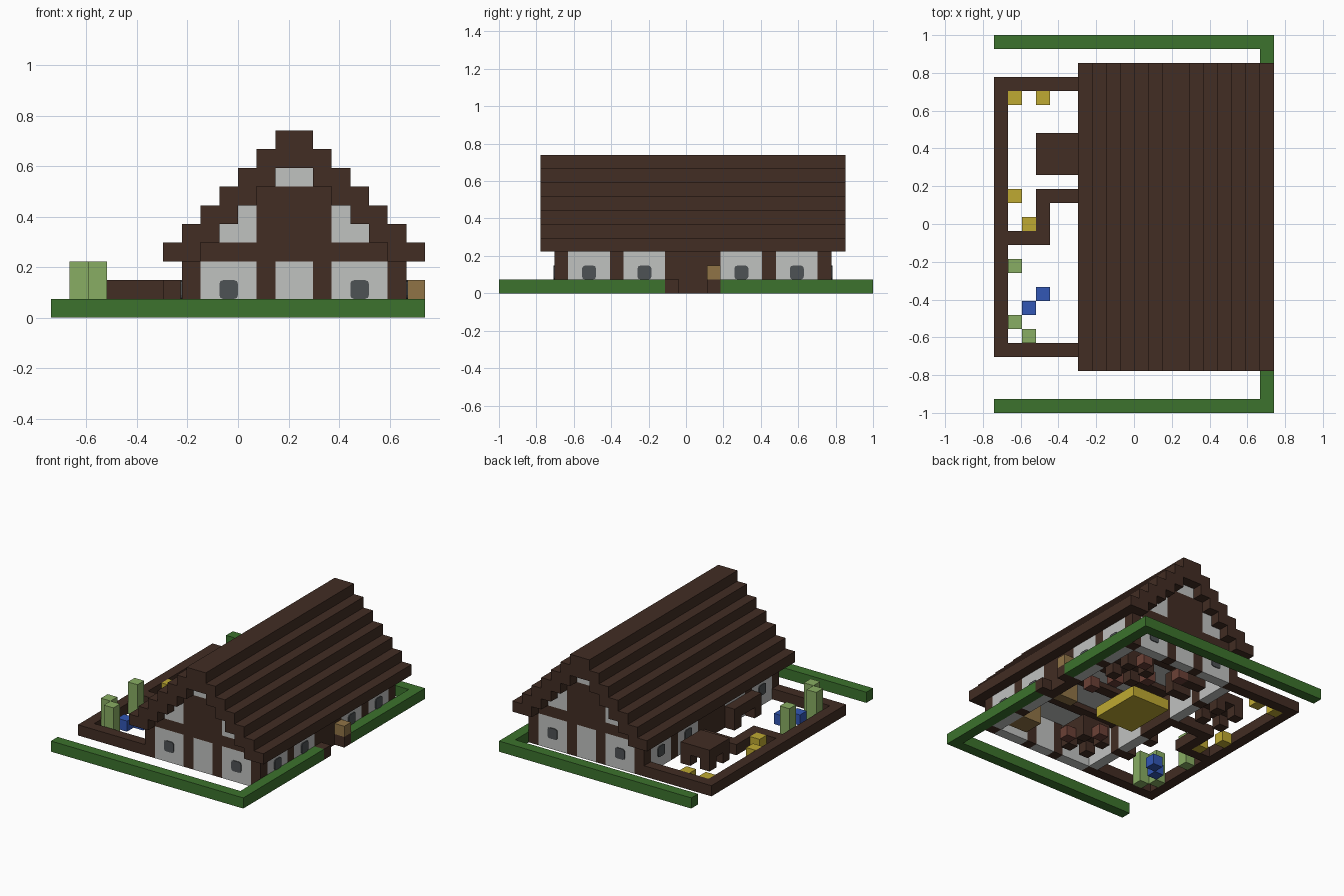
import bpy, bmesh
from mathutils import Vector

U = 2 / 27                     # one block
CENTRE = Vector((10, 13.5, 0))

cube = bpy.data.objects.get("Cube")
if cube:
    bpy.data.objects.remove(cube)


def material(name, r, g, b):
    m = bpy.data.materials.new(name)
    m.use_nodes = True
    m.diffuse_color = (r, g, b, 1)
    m.node_tree.nodes["Principled BSDF"].inputs["Base Color"].default_value = (r, g, b, 1)
    return m


timber = material("dark timber", .054, .026, .017)
plaster = material("pale plaster", .53, .54, .53)
leaf = material("hedge green", .045, .17, .026)
stem = material("light green", .25, .42, .125)
blue = material("flower blue", .032, .095, .46)
yellow = material("straw yellow", .52, .40, .032)
tan = material("light wood", .28, .175, .062)
slate = material("window grey", .076, .084, .089)
redwood = material("red wood", .15, .053, .038)


def add_box(bm, box):
    """Box given in blocks as x0, x1, y0, y1, z0, z1."""
    x0, x1, y0, y1, z0, z1 = box
    lo, hi = Vector((x0, y0, z0)), Vector((x1, y1, z1))
    verts = bmesh.ops.create_cube(bm, size=1)["verts"]
    for v in verts:
        v.co = (lo + (hi - lo) * 0.5 + v.co * (hi - lo) - CENTRE) * U
    return verts


def blocks(name, mat, boxes, round_axis=None):
    bm = bmesh.new()
    for box in boxes:
        verts = add_box(bm, box)
        if round_axis is not None:
            edges = {e for v in verts for e in v.link_edges
                     if abs((e.verts[0].co - e.verts[1].co).normalized()[round_axis]) > .9}
            bmesh.ops.bevel(bm, geom=list(edges), offset=U * .2, segments=2,
                            profile=.5, affect='EDGES')
    mesh = bpy.data.meshes.new(name)
    bm.to_mesh(mesh)
    bm.free()
    mesh.materials.append(mat)
    ob = bpy.data.objects.new(name, mesh)
    bpy.context.collection.objects.link(ob)
    return ob


def single(x, y, top=1, base=0):
    return (x, x + 1, y, y + 1, base, top)


def table(x0, x1, y0, y1):
    """Flat top, one block thick, on corner legs."""
    legs = {(x, y) for x in (x0, x1 - 1) for y in (y0, y1 - 1)}
    return [(x0, x1, y0, y1, 1, 2)] + [single(x, y) for x, y in sorted(legs)]


# Hedge round three sides, open at the entrance
blocks("hedge", leaf, [(0, 20, 0, 1, 0, 1), (0, 20, 26, 27, 0, 1),
                       (19, 20, 1, 12, 0, 1), (19, 20, 16, 26, 0, 1)])

# Ground floor walls: timber posts with plaster panels
ENDS, SIDES = (4, 23), (7, 18)
posts = [(x, x + 1, y, y + 1, 0, 3) for y in ENDS for x in (7, 11, 14, 18)]
posts += [(x, x + 1, y, y + 1, 0, 3) for x in SIDES for y in (8, 19)]
panels = [(a, b, y, y + 1, 0, 3) for y in ENDS for a, b in ((8, 11), (12, 14), (15, 18))]
panels += [(x, x + 1, a, b, 0, 3) for x in SIDES
           for a, b in ((5, 8), (9, 12), (16, 19), (20, 23))]
blocks("wall_posts", timber, posts)
blocks("wall_panels", plaster, panels)
blocks("doors", timber, [(x, x + 1, 12, 16, 0, 3) for x in SIDES])

# Windows as thin rounded plates
T = .08
blocks("end_windows", slate, [(x, x + 1, y, y + T, 1, 2) for x in (9, 16)
                              for y in (4 - T, 24)], round_axis=1)
blocks("side_windows", slate, [(x, x + T, y, y + 1, 1, 2) for x in (7 - T, 19)
                               for y in (6, 10, 17, 21)], round_axis=0)

# Stepped roof overhanging both gables
roof = []
for step in range(6):
    z = 3 + step
    roof += [(6 + step, 8 + step, 3, 25, z, z + 1), (18 - step, 20 - step, 3, 25, z, z + 1)]
roof.append((12, 14, 3, 25, 9, 10))
blocks("roof", timber, roof)

# Gables
blocks("gable_timber", timber, [b for y in ENDS for b in
       ((8, 18, y, y + 1, 3, 4), (11, 15, y, y + 1, 4, 7))])
gable = []
for y in ENDS:
    gable += [(9, 11, y, y + 1, 4, 5), (15, 17, y, y + 1, 4, 5),
              (10, 11, y, y + 1, 5, 6), (15, 16, y, y + 1, 5, 6), (12, 14, y, y + 1, 7, 8)]
blocks("gable_panels", plaster, gable)

# Entrance posts and the crate on one of them
blocks("entrance_posts", timber, [single(19, 12), single(19, 15)])
blocks("crate", tan, [single(19, 15, 2, 1)])

# Yard borders
blocks("yard_border", timber, [(0, 1, 4, 24, 0, 1), (1, 7, 4, 5, 0, 1), (1, 7, 23, 24, 0, 1),
                               (1, 4, 12, 13, 0, 1), (3, 4, 13, 16, 0, 1), (4, 7, 15, 16, 0, 1)])

# Yard furniture and plants
blocks("yard_table", timber, table(3, 6, 17, 20))
blocks("yard_bench", timber, table(6, 7, 8, 12))
blocks("tall_plants", stem, [single(1, 10, 3), single(1, 6, 3), single(2, 5, 3)])
blocks("blue_flowers", blue, [single(3, 8), single(2, 7)])
blocks("yellow_flowers", yellow, [single(1, 22), single(3, 22), single(1, 15), single(2, 13)])

# Interior: ceiling with beams, and simple furniture
blocks("ceiling", plaster, [(8, 18, 5, 23, 3, 3.5)])
blocks("ceiling_beams", timber, [(8, 18, y, y + 1, 2.5, 3) for y in (8, 12, 15, 19)])
blocks("rug", yellow, [(9, 13, 12, 17, 0, 1)])
blocks("indoor_tables", timber, table(9, 12, 6, 9) + table(14, 17, 18, 21) + table(9, 11, 19, 22))
blocks("stools", redwood, [single(x, y) for x, y in
                           ((12, 7), (10, 9), (13, 19), (15, 17), (15, 21), (11, 21), (16, 15))])
blocks("cupboards", tan, [(16, 18, 6, 8, 0, 2), (16, 18, 12, 13, 0, 2)])
